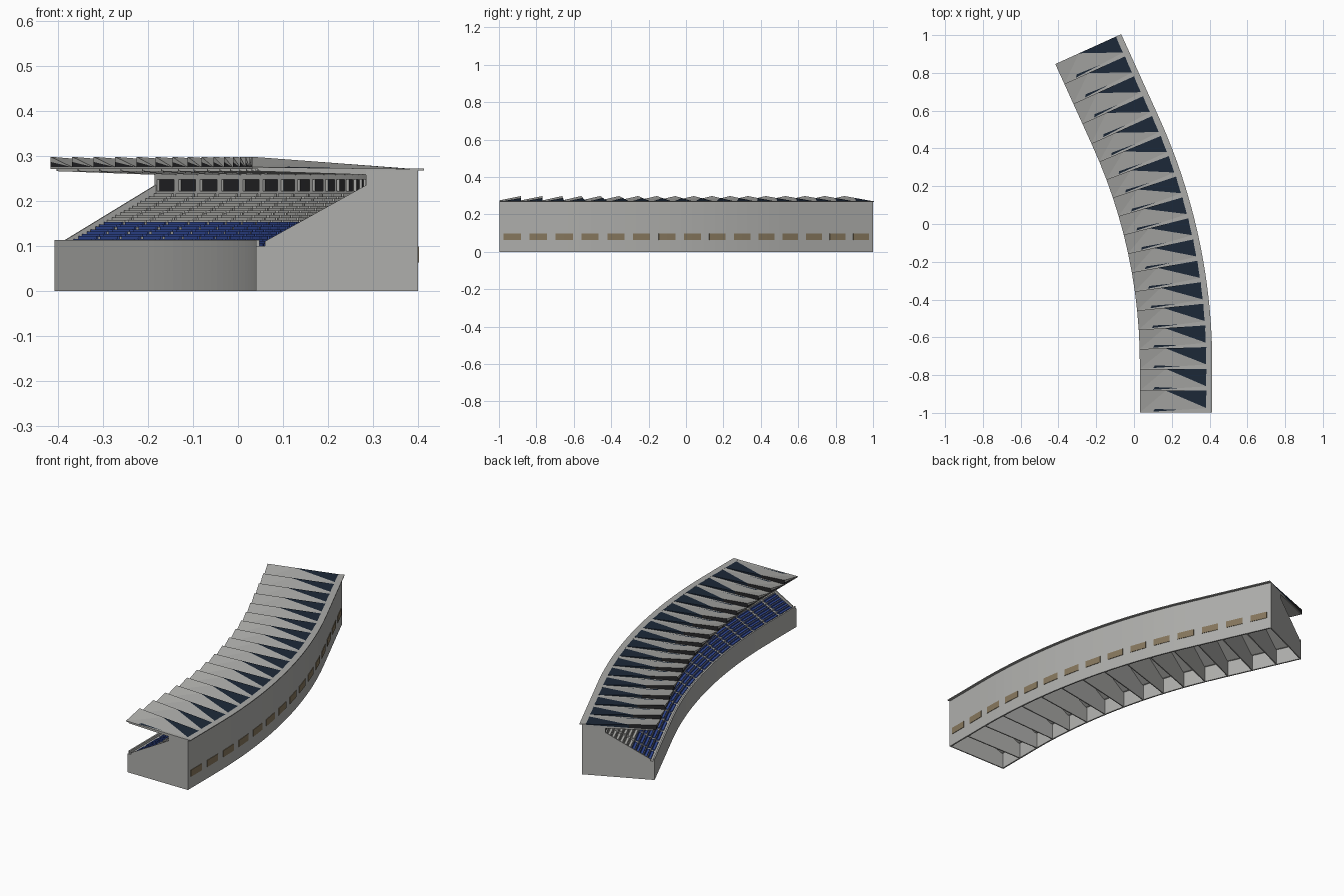
import bpy, bmesh, math
from mathutils import Vector

cube = bpy.data.objects.get("Cube")
if cube:
    bpy.data.objects.remove(cube)


def material(name, r, g, b):
    m = bpy.data.materials.new(name)
    m.use_nodes = True
    m.diffuse_color = (r, g, b, 1)
    m.node_tree.nodes["Principled BSDF"].inputs["Base Color"].default_value = (r, g, b, 1)
    return m


CONCRETE = material("concrete grey", 0.43, 0.43, 0.415)
ROOF = material("roof grey", 0.41, 0.41, 0.395)
GLASS = material("dark blue glass", 0.012, 0.022, 0.04)
TAN = material("tan window", 0.24, 0.185, 0.11)
BLUE = material("blue seat", 0.035, 0.075, 0.34)
PALE = material("pale seat", 0.46, 0.46, 0.44)
DARK = material("dark opening", 0.02, 0.02, 0.022)

# Plan path of the back wall: straight, arc, straight
TURN = math.radians(24.4)
START, RADIUS, END = 0.257, 3.15, 0.482
ARC = RADIUS * TURN
LENGTH = START + ARC + END
BAYS, CELLS, ROWS = 18, 15, 11
BAY, CELL = LENGTH / BAYS, LENGTH / CELLS


def place(s, u, z):
    """Point at distance s along the back wall, u inward from it, height z."""
    a = min(max((s - START) / RADIUS, 0), TURN)
    x = 0.4 - RADIUS * (1 - math.cos(a))
    y = -0.998 + min(s, START) + RADIUS * math.sin(a)
    rest = max(s - START - ARC, 0)
    x -= rest * math.sin(a)
    y += rest * math.cos(a)
    return Vector((x - u * math.cos(a), y - u * math.sin(a), z))


def sweep(bm, profile, s0, s1):
    """Closed solid: a (u, z) profile carried along the path."""
    n = max(1, math.ceil((s1 - s0) / 0.062))
    rings = [[bm.verts.new(place(s0 + (s1 - s0) * i / n, u, z)) for u, z in profile]
             for i in range(n + 1)]
    k = len(profile)
    for a, b in zip(rings, rings[1:]):
        for j in range(k):
            bm.faces.new((a[j], a[(j + 1) % k], b[(j + 1) % k], b[j]))
    bm.faces.new(rings[0])
    bm.faces.new(rings[-1][::-1])


def finish(name, bm, mats):
    mesh = bpy.data.meshes.new(name)
    bm.to_mesh(mesh)
    bm.free()
    for m in mats:
        mesh.materials.append(m)
    ob = bpy.data.objects.new(name, mesh)
    bpy.context.collection.objects.link(ob)


def swept(name, mat, pieces):
    bm = bmesh.new()
    for profile, s0, s1 in pieces:
        sweep(bm, profile, s0, s1)
    bmesh.ops.recalc_face_normals(bm, faces=bm.faces[:])
    finish(name, bm, [mat])


def box(u0, u1, z0, z1):
    return [(u0, z0), (u1, z0), (u1, z1), (u0, z1)]


# Long walls
swept("back_wall", CONCRETE, [(box(0, 0.008, 0, 0.269), 0, LENGTH)])
swept("front_wall", CONCRETE, [(box(0.352, 0.36, 0, 0.113), 0.006, LENGTH)])

# Upper wall with openings set between shallow pillars
swept("upper_wall", CONCRETE, [(box(0.1, 0.115, 0.2, 0.222), 0, LENGTH),
                               (box(0.1, 0.115, 0.248, 0.268), 0, LENGTH)])
swept("upper_pillars", CONCRETE,
      [(box(0.1, 0.115, 0.222, 0.248), max(0, (i - 0.1) * BAY), min(LENGTH, (i + 0.1) * BAY))
       for i in range(BAYS + 1)])
swept("upper_openings", DARK, [(box(0.102, 0.109, 0.221, 0.249), 0.007, LENGTH - 0.007)])

# End walls and the cross walls under the deck
end = [(0.36, 0), (0, 0), (0, 0.268), (0.115, 0.268), (0.115, 0.235), (0.34, 0.11),
       (0.34, 0.1), (0.36, 0.1)]
swept("end_walls", CONCRETE, [(end, 0, 0.006), (end, LENGTH - 0.006, LENGTH)])
cross = [(0.352, 0), (0.008, 0), (0.008, 0.19), (0.115, 0.19), (0.34, 0.085), (0.352, 0.085)]
swept("cross_walls", CONCRETE,
      [(cross, CELL * i - 0.003, CELL * i + 0.003) for i in range(1, CELLS)])

# Stepped seating deck
DEPTH, RISE = 0.225 / ROWS, 0.0105
deck = [(0.355, 0.085), (0.355, 0.1)]
for i in range(ROWS):
    u, z = 0.34 - i * DEPTH, 0.1 + i * RISE
    deck += [(u - DEPTH, z), (u - DEPTH, z + RISE)]
deck += [(0.004, 0.1 + ROWS * RISE), (0.004, 0.19), (0.115, 0.19), (0.34, 0.085)]
swept("seating_deck", CONCRETE, [(deck, 0.003, LENGTH - 0.003)])


# Seat rows, broken by an aisle at each bay
def seats(name, mat, rows):
    pieces = []
    for i in rows:
        u, z = 0.34 - i * DEPTH - 0.002, 0.1 + i * RISE
        seat = [(u, z), (u, z + 0.005), (u - 0.012, z + 0.005), (u - 0.012, z + 0.011),
                (u - 0.016, z + 0.011), (u - 0.016, z)]
        for b in range(BAYS):
            pieces.append((seat, (b + 0.09) * BAY, (b + 0.91) * BAY))
    swept(name, mat, pieces)


seats("lower_seats", BLUE, range(5))
seats("upper_seats", PALE, range(5, ROWS))

# Window plates on the back wall, one to each cell
swept("back_windows", TAN, [(box(-0.0025, 0.003, 0.063, 0.099),
                             (i + 0.5) * CELL - 0.046, (i + 0.5) * CELL + 0.046)
                            for i in range(CELLS)])

# Roof beams and the flat strip along the back edge
beam = [(0.01, 0.258), (0.115, 0.258), (0.355, 0.266), (0.355, 0.271), (0.01, 0.269)]
swept("roof_beams", ROOF, [(beam, max(0, i * BAY - 0.002), min(LENGTH, i * BAY + 0.002))
                           for i in range(BAYS + 1)])
swept("roof_back_strip", ROOF, [(box(-0.014, 0.018, 0.267, 0.2715), 0, LENGTH)])

# Sawtooth roof: each bay rises along its front edge and is flat at the back
bm = bmesh.new()


def face(points, mat, direction):
    f = bm.faces.new([bm.verts.new(p) for p in points])
    f.material_index = mat
    f.normal_update()
    if f.normal.dot(direction) < 0:
        f.normal_flip()


UP = Vector((0, 0, 1))
FRONT_U, BACK_U = 0.369, 0.016
for i in range(BAYS):
    a, b = i * BAY, (i + 1) * BAY
    low_f, high_f = place(a, FRONT_U, 0.275), place(b, FRONT_U, 0.298)
    low_b, high_b = place(a, BACK_U, 0.271), place(b, BACK_U, 0.2715)
    base_fa, base_fb = place(a, FRONT_U, 0.271), place(b, FRONT_U, 0.271)
    base_ba, base_bb = place(a, BACK_U, 0.267), place(b, BACK_U, 0.267)
    tip = high_f.lerp(high_b, 0.39)
    corner = low_b.lerp(high_b, 0.2)
    s1, s2 = low_f.lerp(corner, 0.2), low_f.lerp(corner, 0.6)
    s3 = s1.lerp(tip, 0.13)
    along = (base_fb - base_fa).normalized()
    inward = (base_fa - base_ba).normalized()
    # Grey facets, then the glazed triangle and sliver
    for pts in ((low_f, high_f, tip), (low_f, tip, s3), (low_f, s3, s1),
                (s3, tip, s2), (s2, tip, corner), (low_f, corner, low_b)):
        face(pts, 0, UP)
    face((tip, high_b, corner), 1, UP)
    face((s1, s3, s2), 1, UP)
    # Front fascia, step faces and underside
    step = base_fb + UP * 0.004
    middle = step.lerp(high_f, 0.5)
    under_tip = base_fb.lerp(base_bb, 0.39)
    face((low_f, high_f, middle), 0, inward)
    face((low_f, middle, step), 2, inward)
    face((base_fa, base_fb, step, low_f), 0, inward)
    face((base_fb, under_tip, tip, high_f), 2, along)
    face((under_tip, base_bb, high_b, tip), 1, along)
    face((base_fa, base_ba, low_b, low_f), 0, -along)
    face((base_fa, base_fb, base_bb, base_ba), 0, -UP)
finish("sawtooth_roof", bm, [ROOF, GLASS, DARK])
